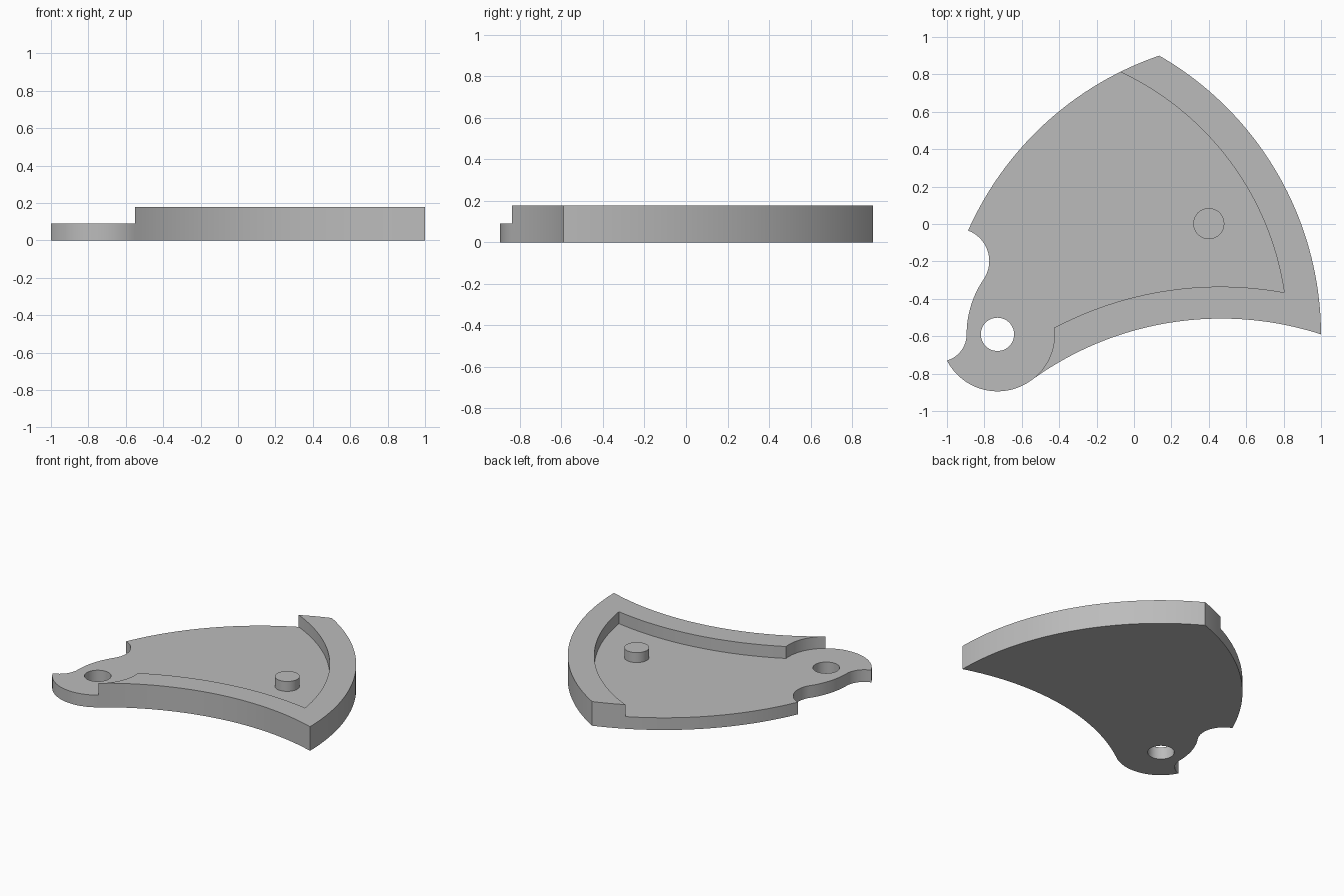
import bpy, bmesh, math
from mathutils import Vector

if "Cube" in bpy.data.objects:
    bpy.data.objects.remove(bpy.data.objects["Cube"], do_unlink=True)

PLATE, RIM, PIN = 0.09, 0.178, 0.163   # heights

grey = bpy.data.materials.new("plain grey")
grey.use_nodes = True
colour = (0.5, 0.5, 0.5, 1)
grey.diffuse_color = colour
grey.node_tree.nodes["Principled BSDF"].inputs["Base Color"].default_value = colour


def arc(centre, start, end, steps=32):
    """Points on the shorter arc from start towards end, without end itself."""
    c = Vector(centre)
    a, b = Vector(start) - c, Vector(end) - c
    a0 = math.atan2(a.y, a.x)
    sweep = (math.atan2(b.y, b.x) - a0 + math.pi) % math.tau - math.pi
    points = []
    for i in range(steps):
        t = i / steps
        r = a.length + (b.length - a.length) * t
        angle = a0 + sweep * t
        points.append((c.x + r * math.cos(angle), c.y + r * math.sin(angle)))
    return points


def circle(centre, radius, steps=48):
    return [(centre[0] + radius * math.cos(math.tau * i / steps),
             centre[1] + radius * math.sin(math.tau * i / steps)) for i in range(steps)]


def prism(name, outline, bottom, top):
    """Upright solid with the given outline."""
    bm = bmesh.new()
    face = bm.faces.new([bm.verts.new((x, y, bottom)) for x, y in outline])
    walls = bmesh.ops.extrude_face_region(bm, geom=[face])
    moved = [g for g in walls["geom"] if isinstance(g, bmesh.types.BMVert)]
    bmesh.ops.translate(bm, verts=moved, vec=(0, 0, top - bottom))
    bmesh.ops.recalc_face_normals(bm, faces=bm.faces)
    mesh = bpy.data.meshes.new(name)
    bm.to_mesh(mesh)
    bm.free()
    mesh.materials.append(grey)
    obj = bpy.data.objects.new(name, mesh)
    bpy.context.collection.objects.link(obj)
    return obj


def select(obj):
    bpy.ops.object.select_all(action="DESELECT")
    obj.select_set(True)
    bpy.context.view_layer.objects.active = obj


def cut(body, cutter):
    cutter.hide_render = True
    mod = body.modifiers.new("cut", "BOOLEAN")
    mod.operation, mod.solver, mod.object = "DIFFERENCE", "EXACT", cutter
    select(body)
    bpy.ops.object.modifier_apply(modifier=mod.name)
    bpy.data.objects.remove(cutter, do_unlink=True)


# Arc centres and corner points of the outline
pivot, lower, left = (-0.73, -0.59), (0.46, -2.235), (0.697, -0.736)
notch, neck, hook = (-0.947, -0.2), (-0.372, -0.59), (-1.041, -0.59)
tip, heel, tangent = (0.135, 0.9), (1.0, -0.59), (-0.551, -0.837)
spur, waist, dip, shoulder = (-1.0, -0.73), (-0.895, -0.59), (-0.805, -0.297), (-0.887, -0.035)

outline = (arc(pivot, tip, heel, 48) + arc(lower, heel, tangent, 48)
           + arc(pivot, tangent, spur) + arc(hook, spur, waist, 12)
           + arc(neck, waist, dip, 16) + arc(notch, dip, shoulder, 20)
           + arc(left, shoulder, tip, 48))
body = prism("shield_plate", outline, 0, RIM)

# Recess that leaves the raised rim on two sides
rim_end, rim_corner, rim_exit = (-0.427, -0.555), (0.803, -0.366), (-0.16, 0.85)
recess = (arc(pivot, tangent, rim_end, 20) + arc(lower, rim_end, rim_corner, 40)
          + arc(pivot, rim_corner, rim_exit, 48)
          + [rim_exit, (-0.3, 1.2), (-1.4, 1.2), (-1.4, -1.2), (-0.551, -1.2)])
cut(body, prism("recess_cutter", recess, PLATE, 0.4))

# Pivot hole
cut(body, prism("hole_cutter", circle(pivot, 0.089), -0.2, 0.4))

# Locating pin
pin = prism("locating_pin", circle((0.4, 0.002), 0.083), PLATE, PIN)

for obj in (body, pin):
    select(obj)
    bpy.ops.object.shade_smooth_by_angle(angle=math.radians(30))
